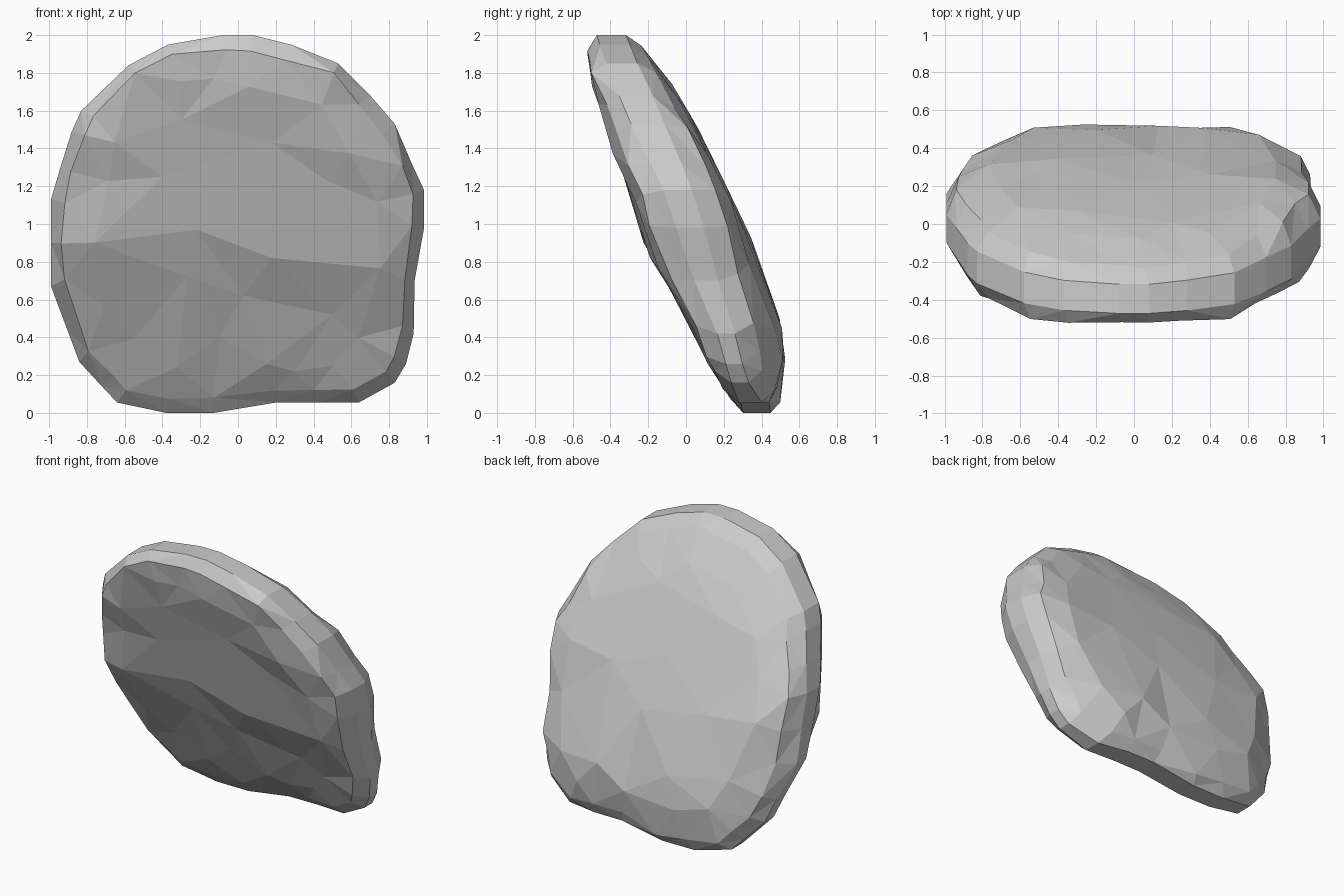
import bpy, bmesh, random
from mathutils import Vector
from mathutils.geometry import delaunay_2d_cdt

if "Cube" in bpy.data.objects:
    bpy.data.objects.remove(bpy.data.objects["Cube"])

random.seed(4)

# Front outline (x, z), clockwise from the top
OUTLINE = [(.08, 2), (.28, 1.95), (.53, 1.85), (.7, 1.68), (.83, 1.53), (.92, 1.32),
           (.985, 1.18), (.985, .98), (.935, .7), (.93, .42), (.89, .26), (.83, .16),
           (.64, .055), (.42, .055), (.2, .055), (-.13, 0), (-.38, 0), (-.64, .055),
           (-.72, .14), (-.84, .27), (-.9, .43), (-.99, .67), (-.99, .9), (-.99, 1.13),
           (-.94, 1.3), (-.88, 1.49), (-.83, 1.6), (-.58, 1.84), (-.37, 1.95), (-.08, 2)]
# Side profiles (z, y) of the leaning front and back faces
FRONT = [(0, .21), (.12, .17), (.4, .06), (.72, -.12), (.82, -.19), (1.2, -.32),
         (1.53, -.46), (1.8, -.53), (2, -.57)]
BACK = [(0, .54), (.42, .53), (.8, .39), (.93, .35), (1.08, .27), (1.3, .17),
        (1.6, .02), (1.85, -.14), (2, -.22)]
# Large facets on the front (x, z, y)
RIDGE = [(-.22, .97, -.24), (.18, .82, -.19), (.18, 1.43, -.385), (.47, 1.23, -.31),
         (-.27, .72, -.12), (.03, .62, -.06), (.5, .52, .0), (-.13, 1.77, -.49),
         (-.3, 1.55, -.43), (-.4, 1.25, -.33), (.3, .22, .15), (-.1, .4, .06)]
# Large facets on the back (x, z)
BACK_POINTS = [(-.3, 1.5), (.2, 1.6), (0, 1.2), (.4, 1.08), (-.4, .93), (.1, .85),
               (-.2, .5), (.35, .45)]


def sample(profile, z):
    for (z0, y0), (z1, y1) in zip(profile, profile[1:]):
        if z <= z1:
            return y0 + (y1 - y0) * (z - z0) / (z1 - z0)
    return profile[-1][1]


def depth(x, z, profile, amount):
    mid = (sample(FRONT, z) + sample(BACK, z)) / 2
    y = mid + (sample(profile, z) - mid) * amount
    # lower corners curl forward
    low = min(1, max(0, (1.1 - z) / .6))
    return y - max(0, abs(x) - .5) * low * (.24 if profile is BACK else .12)


def rim_amount(x):
    return .44 - .17 * min(1, abs(x)) ** 3


def side_points(profile):
    pts = [(x, z, depth(x, z, profile, rim_amount(x))) for x, z in OUTLINE]
    for scale, step, amount, jit in ((.93, 1, .74, .018), (.76, 2, .95, .045)):
        for x, z in OUTLINE[::step]:
            px = x * scale + random.uniform(-jit, jit)
            pz = 1 + (z - 1) * scale + random.uniform(-jit, jit)
            a = amount + random.uniform(-.05, .05)
            if profile is FRONT and pz > 1.7 and step == 1:
                a += .1
            pts.append((px, pz, depth(px, pz, profile, a)))
    return pts


bm = bmesh.new()
rims = []
n = len(OUTLINE)
# Each face: facets spread between the rim rings and the large facet corners
for profile in (FRONT, BACK):
    pts = side_points(profile)
    if profile is FRONT:
        pts += RIDGE
    else:
        pts += [(x, z, depth(x, z, BACK, random.uniform(.95, 1))) for x, z in BACK_POINTS]
    flat = [Vector((x, z)) for x, z, _ in pts]
    out, _, tris, orig, _, _ = delaunay_2d_cdt(flat, [], [list(range(n))], 1, 1e-5)
    verts, lookup = [], {}
    for co, src in zip(out, orig):
        y = pts[src[0]][2] if src else depth(co.x, co.y, profile, .4)
        v = bm.verts.new((co.x, y, co.y))
        verts.append(v)
        for s in src:
            lookup[s] = v
    for t in tris:
        bm.faces.new([verts[i] for i in t])
    rims.append([lookup[i] for i in range(n)])

# Rim band joining front and back
for i in range(n):
    j = (i + 1) % n
    bm.faces.new((rims[0][i], rims[0][j], rims[1][j], rims[1][i]))

bmesh.ops.recalc_face_normals(bm, faces=bm.faces[:])
mesh = bpy.data.meshes.new("leaning_rock")
bm.to_mesh(mesh)
bm.free()
bpy.context.collection.objects.link(bpy.data.objects.new("leaning_rock", mesh))
